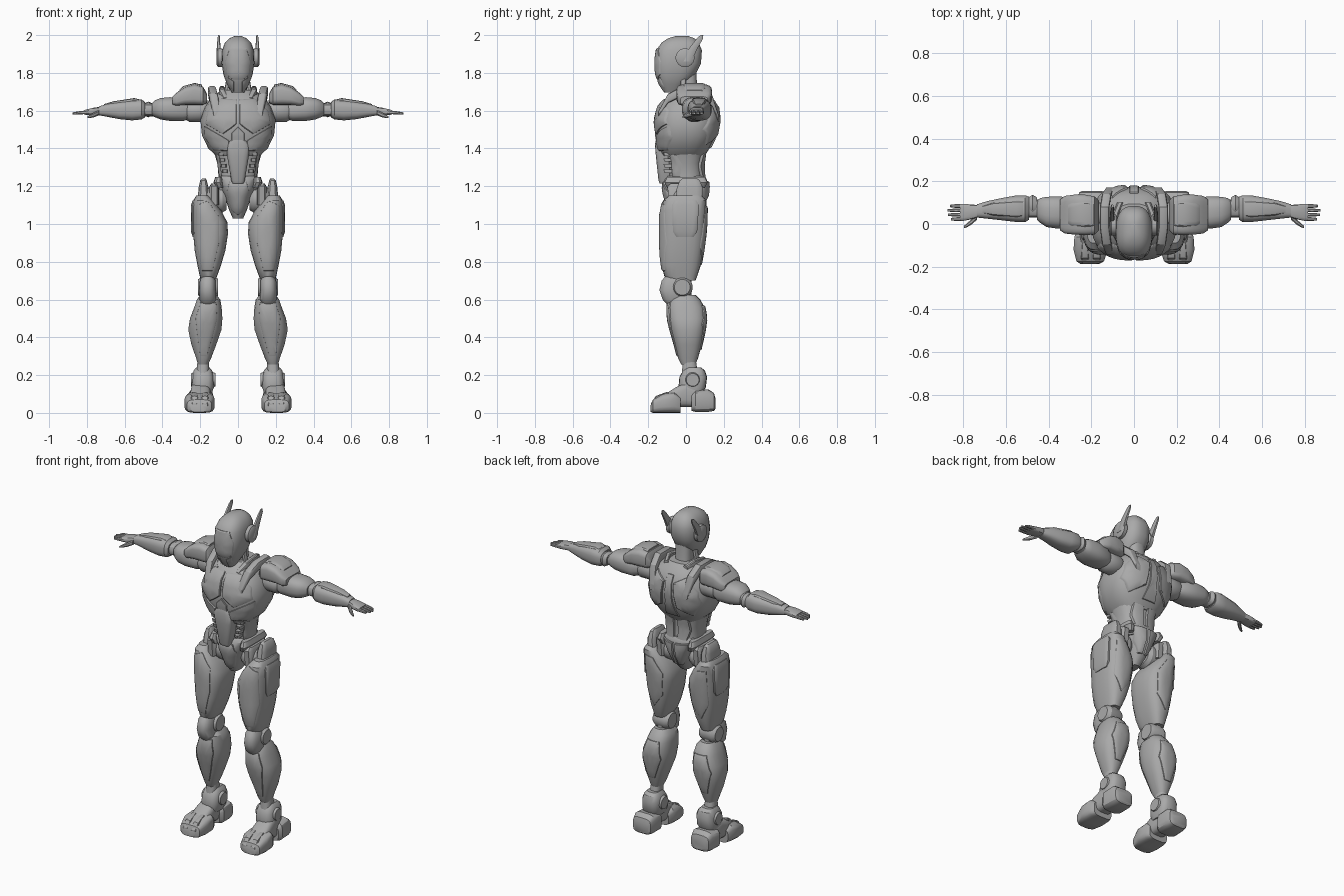
import bpy, bmesh, math
from mathutils import Vector

grey = bpy.data.materials.new("plain_grey")
grey.diffuse_color = (0.4, 0.4, 0.4, 1)


def finish(name, bm, mirror, angle=32):
    me = bpy.data.meshes.new(name)
    bm.to_mesh(me)
    bm.free()
    ob = bpy.data.objects.new(name, me)
    bpy.context.collection.objects.link(ob)
    me.materials.append(grey)
    bpy.context.view_layer.objects.active = ob
    ob.select_set(True)
    bpy.ops.object.shade_smooth_by_angle(angle=math.radians(angle))
    ob.select_set(False)
    if mirror:
        ob.modifiers.new("mirror", 'MIRROR')
    return ob


def loft(name, rings, axis='Z', mirror=True, n=20, p=2.6):
    """Skin rounded sections: (station, a_min, a_max, b_min, b_max)."""
    bm = bmesh.new()
    loops = []
    for t, a0, a1, b0, b1 in rings:
        loop = []
        for i in range(n):
            c, s = math.cos(2 * math.pi * (i + .5) / n), math.sin(2 * math.pi * (i + .5) / n)
            a = (a0 + a1) / 2 + (a1 - a0) / 2 * math.copysign(abs(c) ** (2 / p), c)
            b = (b0 + b1) / 2 + (b1 - b0) / 2 * math.copysign(abs(s) ** (2 / p), s)
            loop.append(bm.verts.new({'Z': (a, b, t), 'X': (t, a, b), 'Y': (a, t, b)}[axis]))
        loops.append(loop)
    for l0, l1 in zip(loops, loops[1:]):
        for i in range(n):
            bm.faces.new((l0[i], l0[(i + 1) % n], l1[(i + 1) % n], l1[i]))
    bm.faces.new(loops[0])
    bm.faces.new(loops[-1])
    bmesh.ops.recalc_face_normals(bm, faces=bm.faces)
    return finish(name, bm, mirror)


def surface_y(rings, x, z, side, p=2.6):
    """Depth of a vertical loft's front (-1) or back (+1) skin."""
    rs = sorted(rings)
    z = min(max(z, rs[0][0]), rs[-1][0])
    for r, q in zip(rs, rs[1:]):
        if r[0] <= z <= q[0]:
            f = (z - r[0]) / (q[0] - r[0])
            x0, x1, y0, y1 = (r[k] + f * (q[k] - r[k]) for k in range(1, 5))
            break
    u = min(abs((x - (x0 + x1) / 2) / ((x1 - x0) / 2)), .98)
    return (y0 + y1) / 2 + side * (y1 - y0) / 2 * (1 - u ** p) ** (1 / p)


def panel(name, outline, rings, side=-1, lift=.01, mirror=True):
    """Raised armour plate that follows a loft; outline is (x, z) points."""
    bm = bmesh.new()
    pts = []
    for a, b in zip(outline, outline[1:] + outline[:1]):
        pts += [Vector(a).lerp(Vector(b), k / 4) for k in range(4)]
    mid = sum(pts, Vector((0, 0))) / len(pts)
    loops = []
    for scale, h in ((1, -.012), (.985, lift * .7), (.93, lift), (.6, lift), (.3, lift)):
        loop = []
        for q in pts:
            x, z = mid + (q - mid) * scale
            loop.append(bm.verts.new((x, surface_y(rings, x, z, side) + side * h, z)))
        loops.append(loop)
    n = len(pts)
    for l0, l1 in zip(loops, loops[1:]):
        for i in range(n):
            bm.faces.new((l0[i], l0[(i + 1) % n], l1[(i + 1) % n], l1[i]))
    bm.faces.new(loops[-1])
    bm.normal_update()
    if sum(f.normal.y * f.calc_area() for f in bm.faces) * side < 0:
        bmesh.ops.reverse_faces(bm, faces=bm.faces)
    return finish(name, bm, mirror)


def disc(name, x0, x1, y, z, r, n=20):
    """Bevelled joint disc lying along x."""
    e = (x1 - x0) * .2
    loft(name, [(x, y - q, y + q, z - q, z + q) for x, q in
                ((x0, r * .8), (x0 + e, r), (x1 - e, r), (x1, r * .75))], 'X', n=n, p=2)


# Head
head = [(1.695, -.032, .032, -.115, -.04), (1.74, -.058, .058, -.142, 0), (1.79, -.078, .078, -.16, .05),
        (1.85, -.087, .087, -.165, .08), (1.92, -.085, .085, -.158, .085), (1.96, -.07, .07, -.13, .068),
        (1.983, -.047, .047, -.095, .045), (1.995, -.018, .018, -.055, .012)]
loft("helmet", head, mirror=False, n=24)
panel("face_shell", [(-.045, 1.93), (.045, 1.93), (.068, 1.86), (.06, 1.79), (.03, 1.765), (-.03, 1.765),
                     (-.06, 1.79), (-.068, 1.86)], head, lift=.004, mirror=False)
panel("jaw_plate", [(.022, 1.755), (.052, 1.775), (.045, 1.73), (.022, 1.70)], head, lift=.006)
disc("ear_disc", .078, .113, -.005, 1.88, .05)
loft("antenna", [(1.86, .088, .115, -.02, .03), (1.93, .092, .113, .015, .062), (1.98, .095, .109, .055, .09),
                 (2.0, .097, .106, .076, .092)], n=8, p=4)
loft("neck", [(1.6, -.06, .06, -.06, .08), (1.7, -.048, .048, -.04, .06), (1.82, -.05, .05, -.03, .055)],
     mirror=False)
loft("neck_piston", [(1.64, .06, .085, -.03, .0), (1.78, .04, .06, -.03, 0)], n=10)

# Chest and back
chest = [(1.36, -.115, .115, -.125, .1), (1.4, -.158, .158, -.145, .125), (1.47, -.192, .192, -.157, .16),
         (1.55, -.2, .2, -.162, .174), (1.62, -.175, .175, -.145, .165), (1.675, -.135, .135, -.1, .135),
         (1.71, -.085, .085, -.055, .095)]
loft("ribcage", chest, mirror=False, n=28)
panel("breast_plate", [(.006, 1.66), (.09, 1.665), (.16, 1.6), (.175, 1.53), (.08, 1.475), (.03, 1.51),
                       (.006, 1.53)], chest)
panel("lower_rib_plate", [(.085, 1.465), (.18, 1.52), (.178, 1.46), (.13, 1.39), (.05, 1.385), (.045, 1.44)], chest)
panel("sternum_gem", [(0, 1.515), (.035, 1.48), (.035, 1.43), (0, 1.41), (-.035, 1.43), (-.035, 1.48)],
      chest, lift=.007, mirror=False)
panel("shoulder_blade", [(.03, 1.62), (.1, 1.66), (.165, 1.58), (.18, 1.5), (.13, 1.42), (.05, 1.47)],
      chest, side=1, lift=.012)
panel("spine_plate", [(-.02, 1.66), (.02, 1.66), (.025, 1.5), (.045, 1.4), (-.045, 1.4), (-.025, 1.5)],
      chest, side=1, lift=.007, mirror=False)
loft("shoulder_strap", [(-.145, .095, .13, 1.57, 1.6), (-.095, .105, .15, 1.64, 1.69), (-.02, .115, .16, 1.675, 1.73),
                        (.08, .115, .16, 1.675, 1.73), (.14, .105, .15, 1.62, 1.68),
                        (.172, .095, .13, 1.54, 1.58)], 'Y', n=12, p=4)
loft("collar_guard", [(-.1, .05, .075, 1.63, 1.67), (-.05, .07, .1, 1.67, 1.715), (.05, .07, .1, 1.67, 1.73),
                      (.1, .05, .08, 1.65, 1.71)], 'Y', n=12, p=4)

# Waist
waist = [(1.18, -.105, .105, -.09, .1), (1.26, -.105, .105, -.09, .09), (1.32, -.11, .11, -.095, .088),
         (1.4, -.135, .135, -.11, .1)]
loft("waist", waist, mirror=False)
loft("belly_plate", [(1.215, -.03, .03, -.14, -.07), (1.23, -.036, .036, -.146, -.07), (1.36, -.058, .058, -.16, -.07),
                     (1.42, -.06, .06, -.165, -.08), (1.445, -.04, .04, -.16, -.1)], mirror=False, n=16, p=4)
panel("oblique_plate", [(.1, 1.38), (.118, 1.38), (.1, 1.25), (.085, 1.25)], waist, lift=.012)
panel("lumbar_plate", [(.012, 1.37), (.08, 1.39), (.085, 1.3), (.06, 1.22), (.012, 1.22)], waist, side=1, lift=.012)
for i in range(4):
    z, x = 1.27 + i * .03, .054 + i * .007
    loft("belly_vent", [(z, x, x + .03, -.115, -.07), (z + .018, x, x + .03, -.12, -.07)], n=8, p=5)

# Pelvis and hips
pelvis = [(1.03, -.028, .028, -.06, .03), (1.08, -.05, .05, -.09, .075), (1.15, -.072, .072, -.115, .11),
          (1.2, -.1, .1, -.122, .115), (1.235, -.115, .115, -.115, .112), (1.255, -.1, .1, -.1, .1)]
loft("pelvis", pelvis, mirror=False)
panel("groin_plate", [(-.045, 1.225), (.045, 1.225), (.06, 1.17), (.035, 1.07), (0, 1.045), (-.035, 1.07),
                      (-.06, 1.17)], pelvis, lift=.008, mirror=False)
panel("seat_plate", [(.008, 1.225), (.085, 1.23), (.065, 1.15), (.03, 1.08), (.008, 1.08)], pelvis, side=1, lift=.012)
loft("belt_wing", [(1.19, .075, .115, -.1, .1), (1.22, .08, .13, -.115, .115), (1.25, .085, .12, -.1, .1)], p=4)
disc("hip_joint", .06, .17, 0, 1.13, .07)
loft("hip_block", [(1.1, .1, .15, -.09, .08), (1.2, .1, .15, -.1, .09), (1.215, .108, .142, -.08, .07)], n=12, p=5)
loft("hip_guard", [(1.08, .15, .215, -.06, .09), (1.19, .155, .21, -.05, .09), (1.23, .165, .2, -.035, .075),
                   (1.24, .17, .19, -.02, .06)], n=12, p=4)

# Thighs
thigh = [(.7, .122, .197, -.085, .05), (.725, .11, .203, -.115, .06), (.78, .09, .215, -.13, .078),
         (.86, .066, .23, -.136, .092), (.95, .052, .238, -.138, .104), (1.01, .056, .241, -.138, .108),
         (1.07, .088, .241, -.135, .11), (1.125, .13, .237, -.12, .108), (1.15, .155, .222, -.09, .085)]
loft("thigh", thigh, n=22, p=2.8)
panel("thigh_front_plate", [(.16, 1.125), (.22, 1.1), (.222, .9), (.19, .75), (.135, .75), (.1, .9), (.1, 1.04)],
      thigh, lift=.006)
panel("thigh_back_plate", [(.15, 1.09), (.21, 1.1), (.21, .88), (.16, .78), (.1, .86), (.09, 1.0)],
      thigh, side=1, lift=.006)
loft("thigh_side_plate", [(.93, .215, .24, -.05, .04), (.96, .21, .249, -.07, .06), (1.1, .21, .249, -.075, .07),
                          (1.125, .21, .24, -.06, .055)], n=12, p=5)

# Knees
disc("knee_joint", .105, .213, -.02, .665, .056)
loft("knee_cap", [(.575, .13, .19, -.1, -.03), (.6, .115, .205, -.125, 0), (.65, .118, .205, -.142, .01),
                  (.7, .118, .203, -.13, .015), (.735, .135, .185, -.1, .01)], n=16)
loft("knee_core", [(.55, .13, .19, -.05, .03), (.76, .13, .19, -.06, .03)], n=14)

# Shins
shin = [(.255, .158, .212, -.025, .05), (.29, .142, .222, -.042, .064), (.36, .115, .247, -.06, .083),
        (.44, .087, .264, -.083, .1), (.5, .082, .255, -.097, .108), (.56, .086, .232, -.1, .098),
        (.6, .093, .218, -.09, .075), (.625, .115, .2, -.065, .05)]
loft("shin", shin, n=22, p=2.5)
panel("shin_plate", [(.115, .585), (.2, .585), (.225, .5), (.215, .4), (.2, .3), (.165, .3), (.135, .4), (.11, .5)],
      shin, lift=.006)
panel("calf_plate", [(.12, .57), (.2, .57), (.235, .47), (.2, .33), (.16, .33), (.11, .46)], shin, side=1, lift=.006)

# Feet
loft("ankle", [(.06, .15, .235, -.04, .08), (.18, .15, .225, -.025, .07), (.3, .155, .212, -.015, .048)], n=16)
loft("ankle_cuff", [(.1, .14, .24, -.03, .085), (.135, .127, .247, -.04, .105), (.19, .127, .243, -.035, .112),
                    (.225, .137, .235, -.015, .1), (.24, .15, .222, 0, .08)], n=18, p=3)
disc("ankle_disc", .12, .25, .035, .175, .045)
loft("instep", [(-.11, .15, .25, .03, .1), (-.06, .145, .255, .03, .132), (0, .145, .25, .03, .165),
                (.05, .15, .245, .03, .15), (.1, .15, .24, .03, .11)], 'Y', n=16, p=3.5)
loft("toe_cap", [(-.188, .165, .25, .005, .04), (-.175, .14, .27, 0, .07), (-.12, .123, .284, 0, .102),
                 (-.06, .125, .28, 0, .11), (-.03, .14, .265, 0, .085)], 'Y', n=20, p=3.8)
for x in (.16, .215):
    loft("toe_ridge", [(-.186, x, x + .03, .02, .05), (-.16, x - .005, x + .035, .03, .089),
                       (-.1, x, x + .03, .06, .112), (-.07, x, x + .025, .07, .108)], 'Y', n=10, p=4)
loft("heel", [(.03, .145, .255, .01, .1), (.05, .13, .268, .005, .118), (.12, .13, .265, .005, .125),
              (.148, .138, .258, .01, .105), (.155, .15, .245, .02, .08)], 'Y', n=16, p=4)

# Shoulders and arms
disc("shoulder_joint", .15, .28, .045, 1.6, .062)
loft("shoulder_pad", [(.165, -.03, .11, 1.64, 1.69), (.185, -.05, .13, 1.63, 1.728), (.23, -.052, .138, 1.63, 1.74),
                      (.28, -.05, .138, 1.63, 1.727), (.325, -.045, .132, 1.625, 1.695),
                      (.347, -.03, .115, 1.63, 1.675)], 'X', n=20, p=4.5)
loft("shoulder_ridge", [(.19, -.01, .1, 1.7, 1.738), (.23, -.015, .105, 1.7, 1.747), (.29, -.01, .1, 1.68, 1.73),
                        (.31, 0, .09, 1.68, 1.71)], 'X', n=12, p=5)
loft("upper_arm", [(.24, .005, .095, 1.56, 1.64), (.29, -.015, .125, 1.545, 1.66), (.36, -.022, .13, 1.545, 1.672),
                   (.41, -.015, .128, 1.553, 1.667), (.44, .005, .122, 1.565, 1.655),
                   (.455, .02, .11, 1.575, 1.64)], 'X')
loft("elbow_core", [(.42, .03, .115, 1.57, 1.64), (.53, .03, .115, 1.57, 1.64)], 'X', n=14)
loft("elbow_cap", [(.455, .05, .125, 1.575, 1.64), (.475, .045, .138, 1.565, 1.648),
                   (.495, .05, .125, 1.575, 1.64)], 'X', n=14)
loft("forearm", [(.492, .02, .128, 1.565, 1.645), (.51, .008, .135, 1.553, 1.66), (.56, .01, .133, 1.548, 1.658),
                 (.63, .018, .12, 1.555, 1.648), (.69, .025, .107, 1.567, 1.637), (.735, .03, .093, 1.575, 1.623)],
     'X', p=2.8)
loft("forearm_plate", [(.52, .035, .11, 1.62, 1.66), (.55, .03, .11, 1.62, 1.667), (.66, .04, .1, 1.61, 1.65),
                       (.71, .05, .085, 1.6, 1.635)], 'X', n=12, p=4)
loft("palm", [(.72, .035, .088, 1.58, 1.62), (.76, .022, .092, 1.578, 1.617), (.8, .014, .095, 1.577, 1.607),
              (.815, .016, .093, 1.58, 1.603)], 'X', n=14, p=3.5)
for i, tip in enumerate((.858, .872, .875, .862)):
    y = .014 + i * .0205
    loft("finger", [(.8, y, y + .019, 1.581, 1.602), (.84, y, y + .018, 1.58, 1.598),
                    (tip, y + .003, y + .015, 1.58, 1.591)], 'X', n=8)
loft("thumb", [(.735, .02, .055, 1.575, 1.605), (.76, -.002, .025, 1.565, 1.592), (.785, -.017, .002, 1.56, 1.578),
               (.797, -.02, -.008, 1.56, 1.57)], 'X', n=8)
